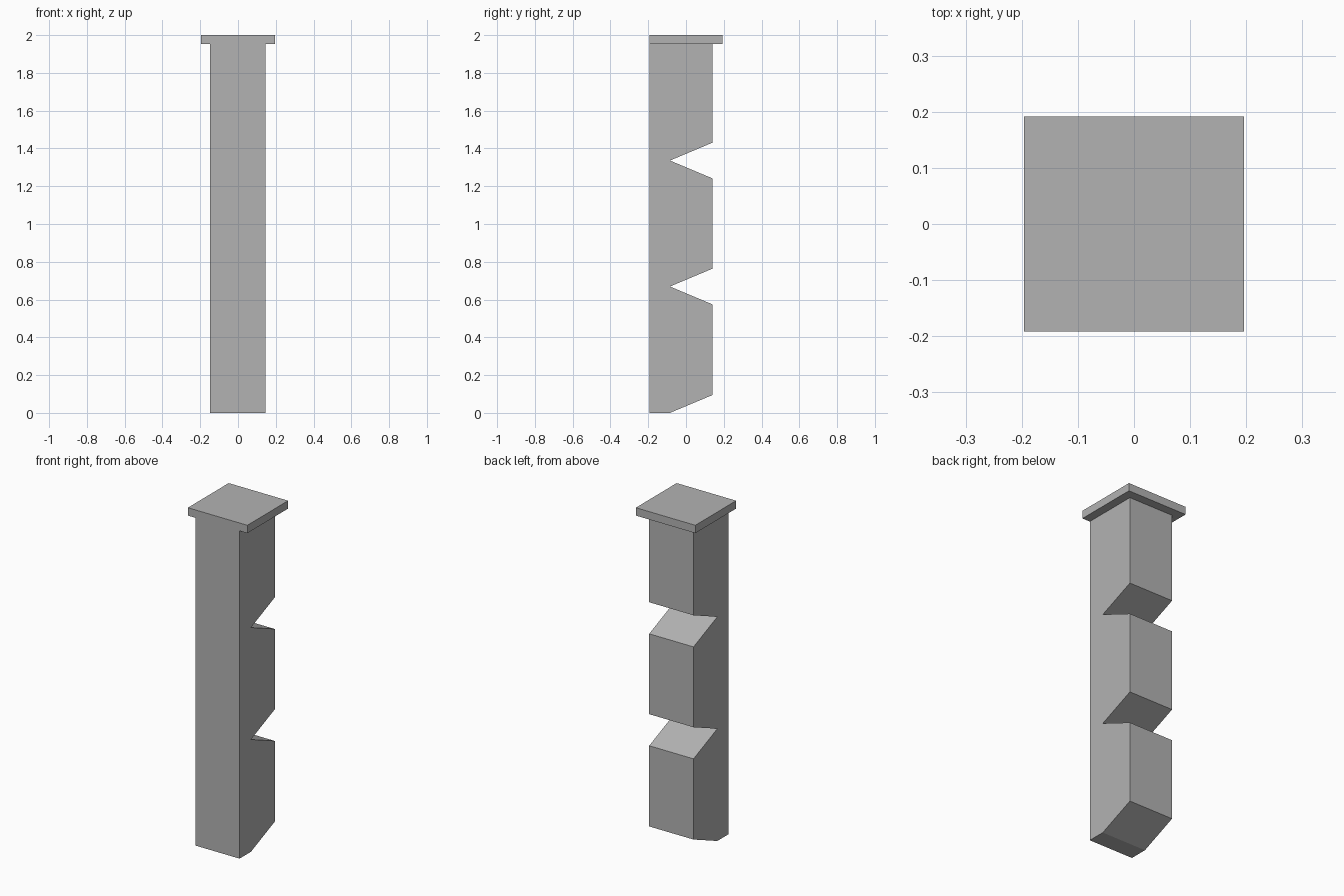
import bpy
import bmesh

cube = bpy.data.objects.get("Cube")
if cube:
    bpy.data.objects.remove(cube, do_unlink=True)

# One plain grey material
grey = bpy.data.materials.new("plain grey")
grey.use_nodes = True
colour = (0.45, 0.45, 0.45, 1)
grey.diffuse_color = colour
grey.node_tree.nodes["Principled BSDF"].inputs["Base Color"].default_value = colour


def extrude_profile(name, profile, x_min, x_max):
    """Sweep a closed (y, z) outline from x_min to x_max."""
    bm = bmesh.new()
    face = bm.faces.new([bm.verts.new((x_min, y, z)) for y, z in profile])
    swept = bmesh.ops.extrude_face_region(bm, geom=[face])["geom"]
    verts = [v for v in swept if isinstance(v, bmesh.types.BMVert)]
    bmesh.ops.translate(bm, verts=verts, vec=(x_max - x_min, 0, 0))
    bmesh.ops.recalc_face_normals(bm, faces=bm.faces)
    mesh = bpy.data.meshes.new(name)
    bm.to_mesh(mesh)
    bm.free()
    mesh.materials.append(grey)
    obj = bpy.data.objects.new(name, mesh)
    bpy.context.collection.objects.link(obj)
    return obj


FRONT, BACK, NOTCH = -0.192, 0.139, -0.085
CAP_BASE = 1.953
HALF_GAP = 0.094

# Column: straight front, two V notches and a sloped foot at the back
outline = [(FRONT, 0), (NOTCH, 0), (BACK, HALF_GAP)]
for z in (0.669, 1.336):
    outline += [(BACK, z - HALF_GAP), (NOTCH, z), (BACK, z + HALF_GAP)]
outline += [(BACK, CAP_BASE), (FRONT, CAP_BASE)]
extrude_profile("notched_column", outline, -0.147, 0.145)

# Cap: square slab, flush with the front of the column
slab = [(FRONT, CAP_BASE), (0.192, CAP_BASE), (0.192, 2), (FRONT, 2)]
extrude_profile("top_cap", slab, -0.196, 0.196)
